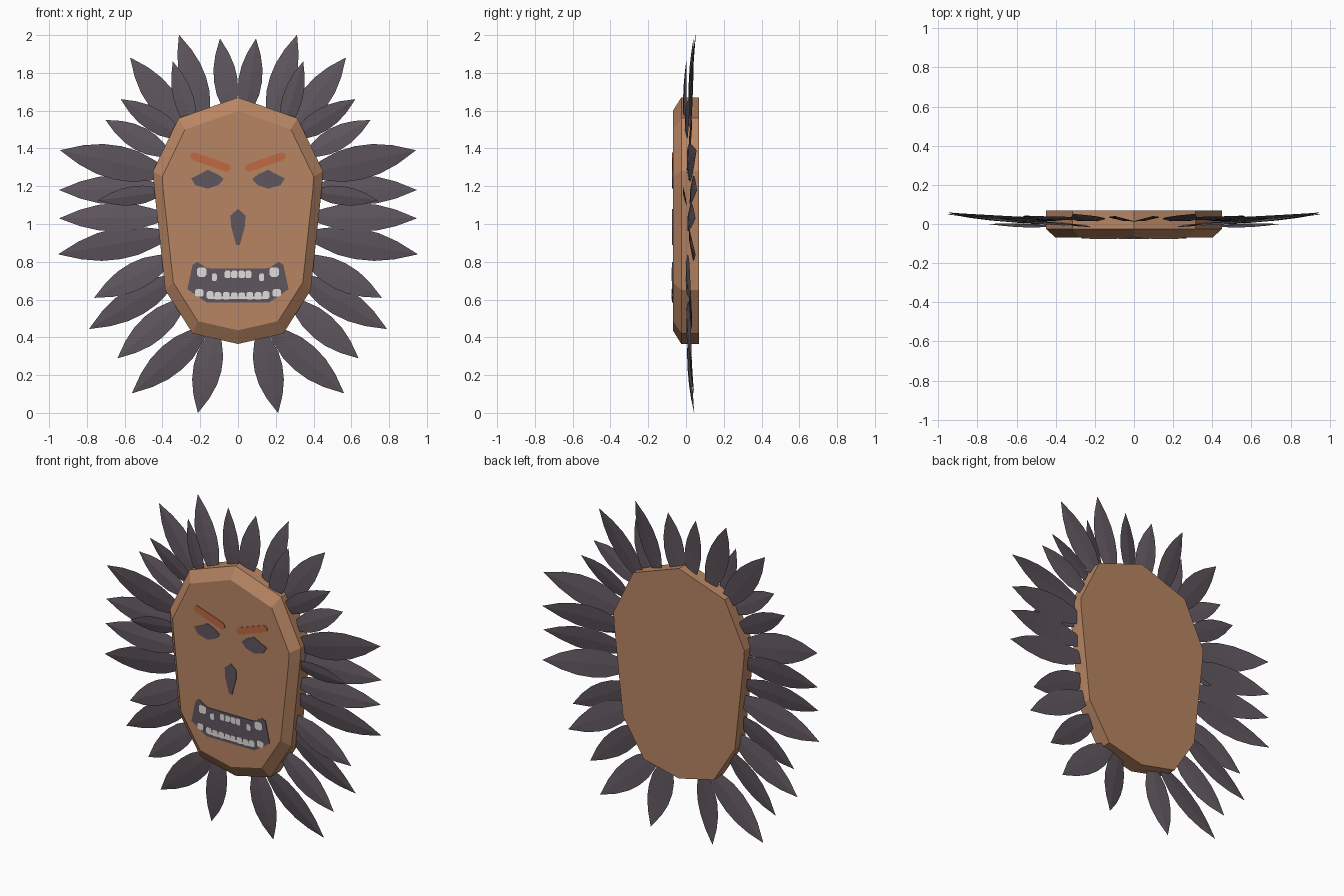
import bpy, bmesh, math
from mathutils import Vector


def material(name, rgb):
    m = bpy.data.materials.new(name)
    m.diffuse_color = (*rgb, 1)
    return m


WOOD = material("carved wood", (0.48, 0.235, 0.125))
DARK = material("dark plum", (0.115, 0.092, 0.112))
RUST = material("rust paint", (0.53, 0.14, 0.055))
BONE = material("bone white", (0.74, 0.73, 0.72))


def make(name, rings, mat, mirror=False):
    """Loft closed rings of points, cap both ends, optionally mirror in x."""
    bm = bmesh.new()
    loops = [[bm.verts.new(p) for p in ring] for ring in rings]
    n = len(rings[0])
    for a, b in zip(loops, loops[1:]):
        for i in range(n):
            j = (i + 1) % n
            bm.faces.new((a[i], a[j], b[j], b[i]))
    bm.faces.new(loops[0])
    bm.faces.new(loops[-1][::-1])
    bmesh.ops.recalc_face_normals(bm, faces=bm.faces)
    me = bpy.data.meshes.new(name)
    bm.to_mesh(me)
    bm.free()
    me.materials.append(mat)
    ob = bpy.data.objects.new(name, me)
    bpy.context.collection.objects.link(ob)
    if mirror:
        ob.modifiers.new("mirror", 'MIRROR').use_mirror_merge = False
    return ob


def whole(half):
    """Complete a right-hand outline with its mirror image."""
    return half + [(-x, z) for x, z in reversed(half) if x > 0]


def plate(name, pts, mat, front=-0.074, mirror=False):
    return make(name, [[(x, y, z) for x, z in pts] for y in (front, -0.066)], mat, mirror)


# Mask body: faceted oval with a bevelled front
outline = whole([(0, 1.67), (0.315, 1.56), (0.45, 1.28), (0.445, 1.20),
                 (0.385, 0.65), (0.24, 0.42), (0, 0.365)])
CZ = 1.02
make("mask_body",
     [[(x * s, y, CZ + (z - CZ) * s) for x, z in outline]
      for s, y in ((1, 0.07), (1, -0.025), (0.89, -0.07))], WOOD)

# Painted eyes, brows, nose and mouth
plate("eye", [(0.075, 1.238), (0.105, 1.262), (0.16, 1.287), (0.20, 1.265), (0.248, 1.242),
              (0.225, 1.205), (0.16, 1.187), (0.105, 1.205)], DARK, mirror=True)
a, b = Vector((0.06, 1.298)), Vector((0.232, 1.358))
lean = math.atan2(b.y - a.y, b.x - a.x)
brow = []
for c, start in ((a, math.pi / 2), (b, -math.pi / 2)):
    for k in range(5):
        ang = lean + start + math.pi * k / 4
        brow.append((c.x + 0.021 * math.cos(ang), c.y + 0.021 * math.sin(ang)))
plate("brow", brow, RUST, mirror=True)
plate("nose", whole([(0, 1.08), (0.04, 1.045), (0.037, 0.99), (0.01, 0.89)]), DARK)
plate("mouth", whole([(0.14, 0.765), (0.165, 0.767), (0.215, 0.80), (0.24, 0.785),
                      (0.268, 0.655), (0.165, 0.585)]), DARK)

# Teeth: (x, z, half width, half height)
TEETH = [(0.019, 0.733, 0.017, 0.020), (0.055, 0.733, 0.016, 0.020),
         (0.125, 0.718, 0.013, 0.020), (0.192, 0.745, 0.025, 0.025),
         (0.020, 0.620, 0.017, 0.018), (0.062, 0.620, 0.018, 0.020),
         (0.106, 0.620, 0.018, 0.020), (0.148, 0.624, 0.018, 0.020),
         (0.205, 0.635, 0.022, 0.020)]
for i, (x, z, w, h) in enumerate(TEETH):
    pts = [(x + w * u, z + h * v) for u, v in
           ((-1, 0.6), (-0.6, 1), (0.6, 1), (1, 0.6), (1, -0.6), (0.6, -1), (-0.6, -1), (-1, -0.6))]
    plate(f"tooth_{i + 1}", pts, BONE, -0.0755, True)
plate("lower_gum_line", whole([(0.15, 0.617), (0.15, 0.603)]), BONE, -0.0752)

# Feathers of the mane: leaf blades that sweep backwards toward the tip
LEAF = [(0, 0.35), (0.12, 0.62), (0.28, 0.92), (0.45, 1.0), (0.62, 0.9), (0.8, 0.58), (1, 0.015)]


def feather(name, base, tip, width, y0, y1, tilt):
    base, tip = Vector(base), Vector(tip)
    side = Vector((-(tip - base).y, (tip - base).x)).normalized()
    rings = []
    for t, w in LEAF:
        c = base.lerp(tip, t)
        e = side * width * w / 2
        y = y0 + (y1 - y0) * t * t
        dy = tilt * w
        rings.append([(c.x + e.x, y + dy, c.y + e.y), (c.x, y - 0.005 * w - 0.001, c.y),
                      (c.x - e.x, y - dy, c.y - e.y), (c.x, y + 0.003 * w + 0.001, c.y)])
    make(name, rings, DARK, True)


# (base x, base z, tip x, tip z, width, base y, tip y)
FEATHERS = [
    (0.04, 1.58, 0.095, 1.98, 0.125, 0.020, 0.040),
    (0.17, 1.56, 0.312, 2.00, 0.135, 0.020, 0.052),
    (0.24, 1.50, 0.345, 1.86, 0.105, -0.008, 0.002),
    (0.28, 1.50, 0.570, 1.88, 0.150, 0.025, 0.040),
    (0.30, 1.46, 0.620, 1.66, 0.120, 0.000, 0.020),
    (0.37, 1.37, 0.700, 1.55, 0.125, 0.020, 0.030),
    (0.39, 1.27, 0.940, 1.39, 0.180, 0.010, 0.055),
    (0.40, 1.18, 0.945, 1.18, 0.155, 0.025, 0.058),
    (0.40, 1.17, 0.740, 1.125, 0.100, -0.010, 0.000),
    (0.40, 1.04, 0.945, 1.03, 0.150, 0.012, 0.050),
    (0.38, 0.94, 0.950, 0.84, 0.165, 0.020, 0.050),
    (0.36, 0.82, 0.760, 0.61, 0.145, 0.005, 0.025),
    (0.34, 0.71, 0.787, 0.445, 0.155, 0.020, 0.030),
    (0.29, 0.59, 0.637, 0.29, 0.145, 0.008, 0.030),
    (0.18, 0.44, 0.560, 0.105, 0.160, 0.020, 0.042),
    (0.12, 0.43, 0.212, 0.001, 0.150, 0.012, 0.043),
]
for i, (bx, bz, tx, tz, w, y0, y1) in enumerate(FEATHERS):
    feather(f"feather_{i + 1}", (bx, bz), (tx, tz), w, y0, y1, 0.009 if i % 2 else -0.009)
